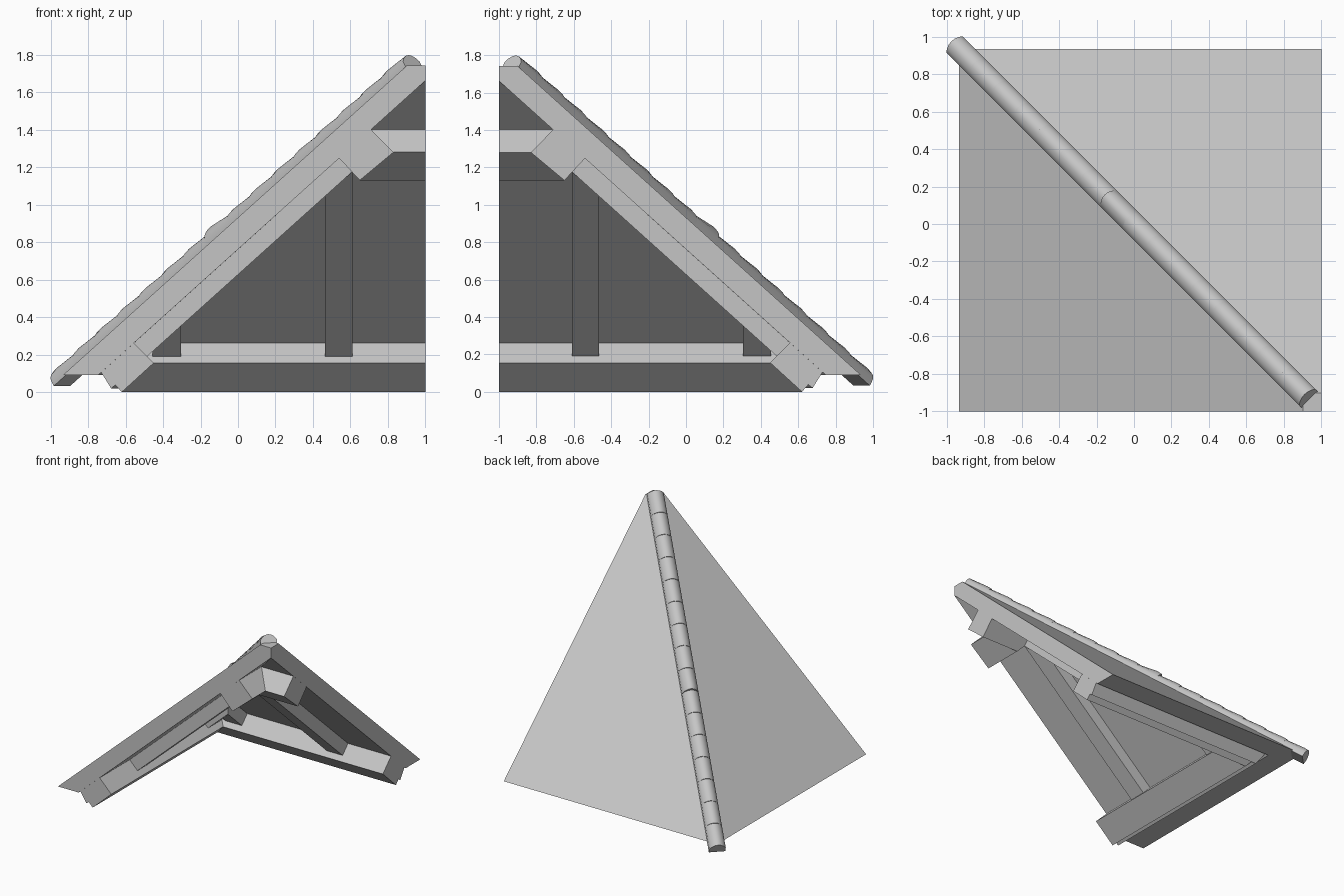
import bpy
import bmesh
import math
from mathutils import Vector

cube = bpy.data.objects.get("Cube")
if cube:
    bpy.data.objects.remove(cube, do_unlink=True)

grey = bpy.data.materials.new("plain_grey")
grey.use_nodes = True
colour = (0.56, 0.56, 0.56, 1)
grey.diffuse_color = colour
grey.node_tree.nodes["Principled BSDF"].inputs["Base Color"].default_value = colour

SLOPE = 0.9


def top_z(x):
    return 0.9315 + SLOPE * x


def under_z(x):
    return 0.762 + SLOPE * x


def loft(bm, sections):
    """Skin closed sections of equal length and cap both ends."""
    rings = [[bm.verts.new(p) for p in s] for s in sections]
    n = len(rings[0])
    for a, b in zip(rings, rings[1:]):
        for i in range(n):
            j = (i + 1) % n
            bm.faces.new((a[i], a[j], b[j], b[i]))
    bm.faces.new(rings[0])
    bm.faces.new(rings[-1])


def finish(name, bm):
    bmesh.ops.remove_doubles(bm, verts=bm.verts, dist=0.0001)
    bmesh.ops.recalc_face_normals(bm, faces=bm.faces)
    mesh = bpy.data.meshes.new(name)
    bm.to_mesh(mesh)
    bm.free()
    mesh.materials.append(grey)
    obj = bpy.data.objects.new(name, mesh)
    bpy.context.collection.objects.link(obj)
    return obj


def mitred(name, profile):
    """Run a profile along one eave, round the hip, and along the other."""
    bm = bmesh.new()
    loft(bm, [[(x, -1, z) for x, z in profile],
              [(x, -x, z) for x, z in profile],
              [(1, -x, z) for x, z in profile]])
    finish(name, bm)


# Roof slab and the timbers that turn the corner under it
mitred("roof_slab", [(-0.935, 0.09), (0.902, 1.743), (1, 1.743),
                     (1, under_z(1)), (-0.747, 0.09)])
mitred("eave_beam", [(-0.62, 0), (-0.45, 0.155), (-0.556, under_z(-0.556)),
                     (-0.721, under_z(-0.721))])
mitred("eave_batten", [(-0.73, under_z(-0.73)), (-0.677, 0.02),
                       (-0.645, 0.045), (-0.7, under_z(-0.7))])
mitred("upper_purlin", [(0.54, under_z(0.54)), (0.65, 1.13),
                        (0.83, 1.28), (0.71, under_z(0.71))])


# Rafters on both slopes, cut off at the hip
def rafter(name, near, far, swap):
    sections = []
    for y in (near, far):
        end = -y
        pts = [(-0.556, under_z(-0.556)), (-0.486, under_z(-0.486) - 0.135),
               (end, under_z(end) - 0.135), (end, under_z(end))]
        sections.append([(-y, -x, z) if swap else (x, y, z) for x, z in pts])
    bm = bmesh.new()
    loft(bm, sections)
    finish(name, bm)


for label, near, far in (("long", -0.61, -0.465), ("short", 0.305, 0.455)):
    rafter(label + "_rafter_right", near, far, False)
    rafter(label + "_rafter_back", near, far, True)

# Overlapping ridge tiles along the hip
axis = Vector((1, -1, SLOPE)).normalized()
side = Vector((1, 1, 0)).normalized()
normal = side.cross(axis).normalized()
if normal.z < 0:
    normal = -normal
half = [(0.062, -0.045), (0.062, 0), (0.045, 0.027), (0.023, 0.045)]
arch = half + [(0, 0.051)] + [(-u, v) for u, v in reversed(half)]


def tile_section(x, lift):
    base = Vector((x, -x, top_z(x)))
    return [base + side * u + normal * (v * lift if v > 0 else v) for u, v in arch]


TILES = 16
START, END = -0.957, 0.925
step = (END - START) / TILES
bm = bmesh.new()
for i in range(TILES):
    x = START + i * step
    nose = 1.3 if i == 7 else 1.0
    loft(bm, [tile_section(x, nose * 0.92), tile_section(x + step * 0.2, nose),
              tile_section(x + step, 0.8)])
ridge = finish("ridge_tiles", bm)
bpy.ops.object.select_all(action="DESELECT")
ridge.select_set(True)
bpy.context.view_layer.objects.active = ridge
bpy.ops.object.shade_smooth_by_angle(angle=math.radians(40))
